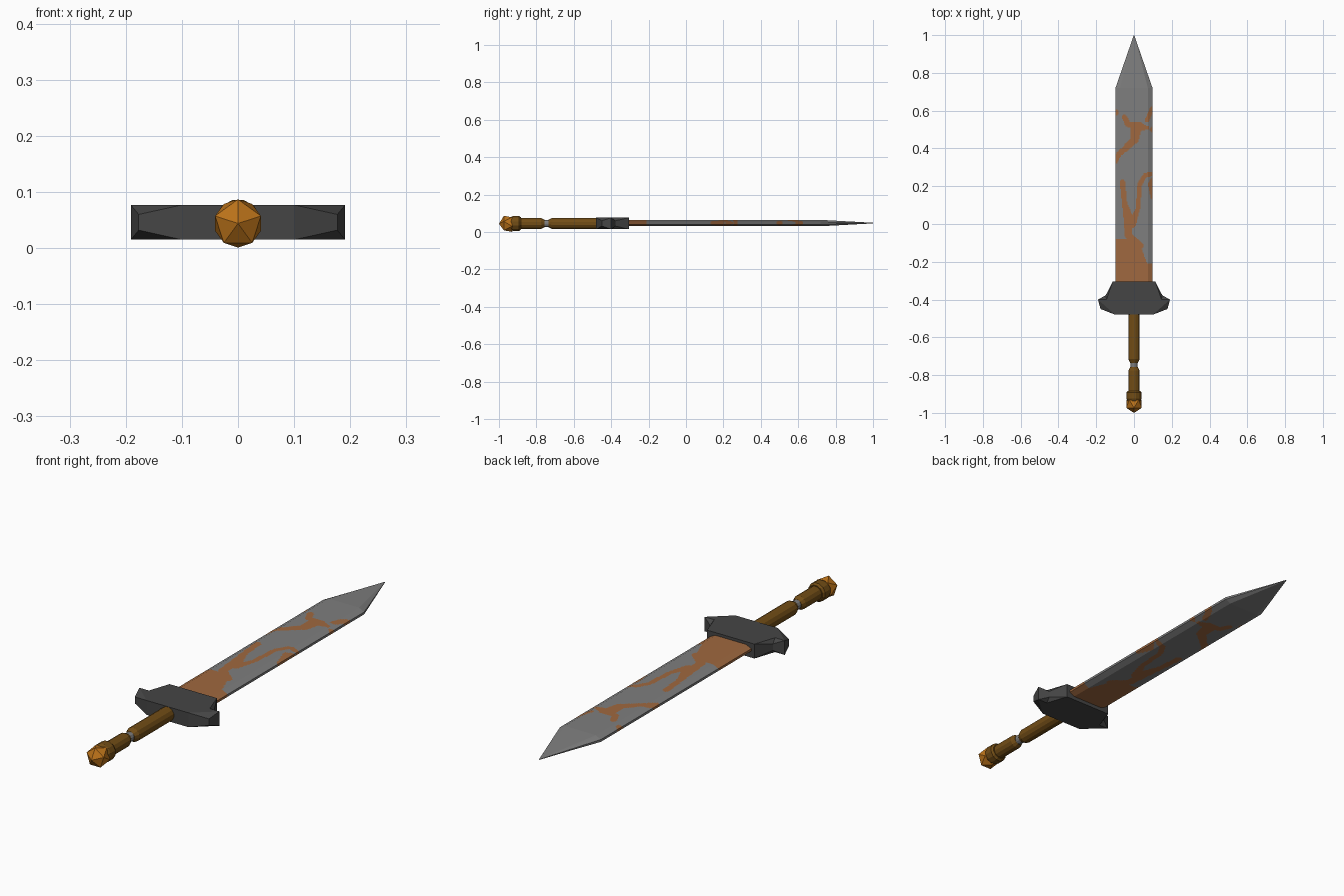
import bpy, bmesh, math
from mathutils import Matrix, Vector

if "Cube" in bpy.data.objects:
    bpy.data.objects.remove(bpy.data.objects["Cube"])

ZC = 0.046  # height of the sword's long axis


def material(name, rgb):
    m = bpy.data.materials.new(name)
    m.diffuse_color = (*rgb, 1)
    m.use_nodes = True
    m.node_tree.nodes["Principled BSDF"].inputs["Base Color"].default_value = m.diffuse_color
    return m


STEEL = material("steel", (0.21, 0.21, 0.21))
RUST = material("rust", (0.35, 0.14, 0.05))
IRON = material("dark_iron", (0.06, 0.06, 0.06))
LEATHER = material("leather", (0.17, 0.075, 0.008))
BRASS = material("brass", (0.5, 0.17, 0.01))


def finish(name, bm, *mats):
    bmesh.ops.recalc_face_normals(bm, faces=bm.faces)
    me = bpy.data.meshes.new(name)
    bm.to_mesh(me)
    bm.free()
    for m in mats:
        me.materials.append(m)
    ob = bpy.data.objects.new(name, me)
    bpy.context.collection.objects.link(ob)
    return ob


# Rust streaks: each is a path of (x, y, radius)
STREAKS = [
    [(-0.06, 0.22, .014), (-0.05, 0.11, .014), (-0.03, 0.03, .026), (-0.03, -0.06, .018), (0.035, -0.115, .016)],
    [(-0.01, 0.0, .02), (0.02, 0.08, .012), (0.03, 0.21, .012), (0.06, 0.26, .012), (0.1, 0.265, .01)],
    [(0.1, 0.14, .01), (0.085, 0.21, .012), (0.1, 0.24, .008)],
    [(-0.1, 0.33, .012), (-0.08, 0.37, .014), (-0.045, 0.4, .016), (0.005, 0.45, .022), (0.01, 0.51, .03)],
    [(-0.05, 0.565, .015), (-0.03, 0.525, .014), (0.03, 0.515, .024), (0.07, 0.51, .01)],
    [(0.07, 0.55, .012), (0.085, 0.585, .012), (0.1, 0.61, .014)],
    [(-0.1, 0.59, .018)] * 2,
    [(0.1, 0.5, .015)] * 2,
]


def rusty(x, y):
    # solid patch at the root, cut away on one side
    edge = -0.08 if x < 0.02 else max(-0.21, -0.08 - (x - 0.02) * 2.6)
    if y < edge:
        return True
    p = Vector((x, y))
    for path in STREAKS:
        for (ax, ay, ar), (bx, by, br) in zip(path, path[1:]):
            a, d = Vector((ax, ay)), Vector((bx - ax, by - ay))
            t = min(1, max(0, (p - a).dot(d) / max(d.length_squared, 1e-9)))
            if (p - a - d * t).length < ar + (br - ar) * t:
                return True
    return False


# Blade: bevelled section lofted to the tip, fine cells carry the rust
us = [i / 20 for i in range(-20, 21)]


def half(u):
    return 0.017 if abs(u) <= 0.75 else 0.017 - (abs(u) - 0.75) / 0.25 * 0.012


stations = [(-0.32 + 1.04 * i / 208, 1.0, 1.0) for i in range(209)] + [(1.0, 0.01, 0.1)]
bm = bmesh.new()
loops = []
for y, w, h in stations:
    section = [(u, half(u)) for u in us] + [(u, -half(u)) for u in reversed(us)]
    loops.append([bm.verts.new((0.098 * u * w, y, 0.048 + z * h)) for u, z in section])
n = len(loops[0])
for a, b in zip(loops, loops[1:]):
    for i in range(n):
        j = (i + 1) % n
        f = bm.faces.new((a[i], a[j], b[j], b[i]))
        c = f.calc_center_median()
        f.material_index = int(c.y < 0.7 and rusty(c.x, c.y))
bm.faces.new(loops[0])
bm.faces.new(loops[-1])
finish("blade", bm, STEEL, RUST)

# Crossguard: flat block with pinched, flared ends
H, P = 0.031, 0.014
bm = bmesh.new()
pts = {"A": (0.10, -0.48, H), "B": (0.177, -0.45, P), "C": (0.191, -0.40, H),
       "E": (0.145, -0.40, H), "F": (0.15, -0.378, P), "G": (0.113, -0.305, H)}
v = {(k, sx, sz): bm.verts.new((x * sx, y, ZC + h * sz))
     for k, (x, y, h) in pts.items() for sx in (1, -1) for sz in (1, -1) }
for sz in (1, -1):
    bm.faces.new([v[k, 1, sz] for k in "ACEG"] + [v[k, -1, sz] for k in "GECA"])
    for sx in (1, -1):
        for tri in ("ABC", "CFE", "EFG"):
            bm.faces.new([v[k, sx, sz] for k in tri])
for sx in (1, -1):
    for a, b in ("AB", "BC", "CF", "FG"):
        bm.faces.new((v[a, sx, 1], v[b, sx, 1], v[b, sx, -1], v[a, sx, -1]))
for k in "AG":
    bm.faces.new((v[k, 1, 1], v[k, -1, 1], v[k, -1, -1], v[k, 1, -1]))
finish("crossguard", bm, IRON)


def turned(name, profile, mat, sides=12):
    # round part along y from (y, radius) pairs
    bm = bmesh.new()
    rings = [[bm.verts.new((r * math.cos(2 * math.pi * (i + .5) / sides), y,
                            ZC + r * math.sin(2 * math.pi * (i + .5) / sides)))
              for i in range(sides)] for y, r in profile]
    for a, b in zip(rings, rings[1:]):
        for i in range(sides):
            j = (i + 1) % sides
            bm.faces.new((a[i], a[j], b[j], b[i]))
    bm.faces.new(rings[0])
    bm.faces.new(rings[-1])
    return finish(name, bm, mat)


# Handle: two grip sections, steel neck, collar
turned("upper_grip", [(-0.47, .031), (-0.715, .031), (-0.735, .021)], LEATHER)
turned("grip_neck", [(-0.73, .02), (-0.765, .02)], STEEL)
turned("lower_grip", [(-0.757, .021), (-0.775, .03), (-0.90, .03)], LEATHER)
turned("collar", [(-0.883, .034), (-0.892, .041), (-0.925, .041), (-0.94, .034)], LEATHER)

# Pommel: icosahedron pointing backwards
bm = bmesh.new()
bmesh.ops.create_icosphere(
    bm, subdivisions=1, radius=0.048,
    matrix=Matrix.Translation((0, -0.952, 0.044)) @ Matrix.Rotation(-math.pi / 2, 4, "X")
    @ Matrix.Rotation(math.pi / 2, 4, "Z"))
finish("pommel", bm, BRASS)
